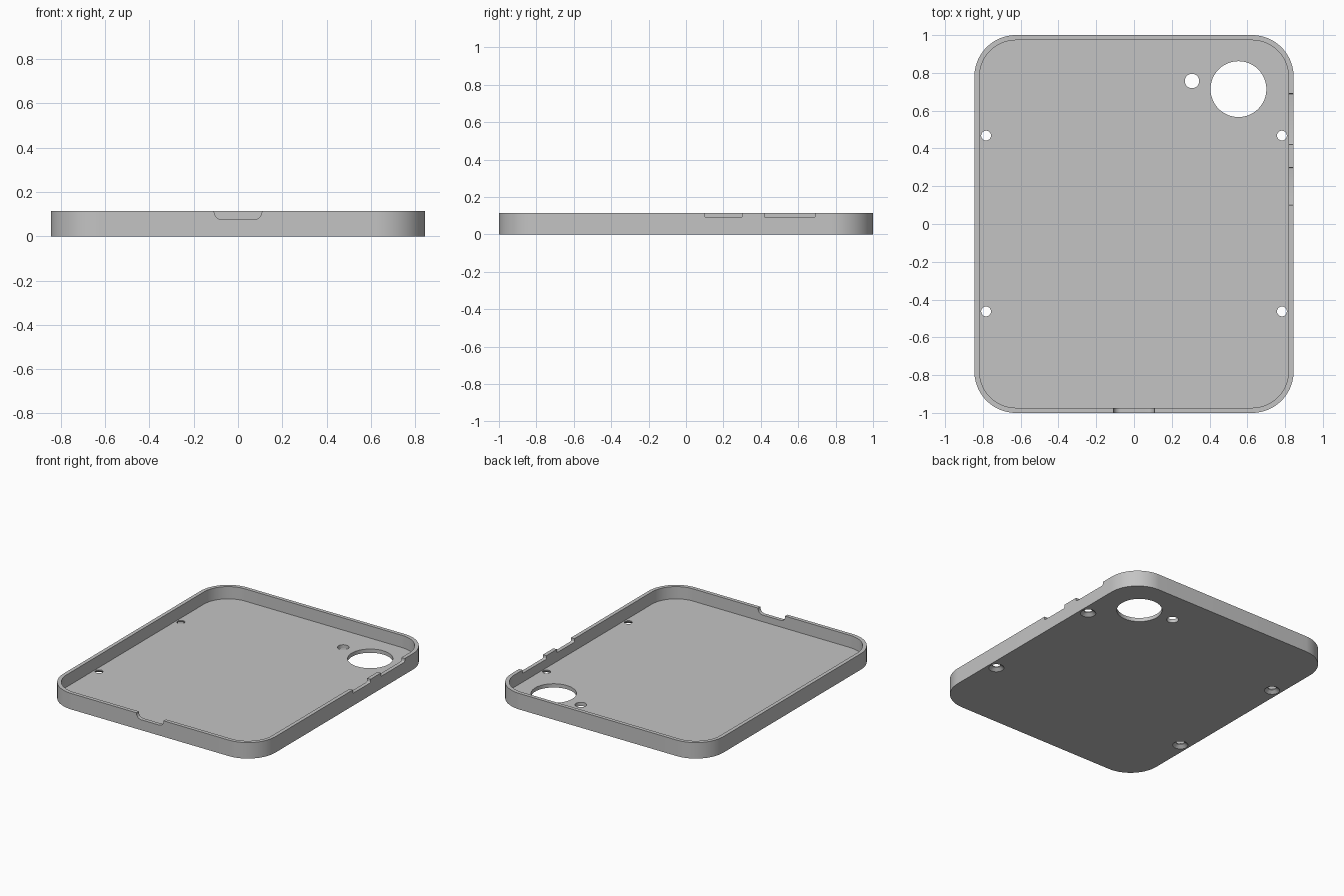
import bpy
import bmesh
from math import cos, sin, pi
from mathutils import Matrix, Vector

cube = bpy.data.objects.get("Cube")
if cube:
    bpy.data.objects.remove(cube, do_unlink=True)

WIDTH, LENGTH, HEIGHT = 1.69, 2.0, 0.115
WALL, FLOOR, CORNER = 0.027, 0.027, 0.22
UP, FRONT, SIDE = "up", "front", "side"
AXES = {
    UP: ((1, 0, 0), (0, 1, 0), (0, 0, 1)),
    FRONT: ((1, 0, 0), (0, 0, 1), (0, -1, 0)),
    SIDE: ((0, 1, 0), (0, 0, 1), (1, 0, 0)),
}

grey = bpy.data.materials.new("light grey plastic")
grey.use_nodes = True
grey.diffuse_color = (0.55, 0.55, 0.55, 1)
grey.node_tree.nodes["Principled BSDF"].inputs["Base Color"].default_value = grey.diffuse_color


def finish(name, bm):
    bmesh.ops.recalc_face_normals(bm, faces=bm.faces)
    mesh = bpy.data.meshes.new(name)
    bm.to_mesh(mesh)
    bm.free()
    mesh.materials.append(grey)
    obj = bpy.data.objects.new(name, mesh)
    bpy.context.collection.objects.link(obj)
    return obj


def rounded_block(name, w, h, r, depth, start, axis=UP, steps=16):
    """Rounded rectangle extruded along an axis from a start point."""
    bm = bmesh.new()
    verts = []
    for quarter, (sx, sy) in enumerate(((1, 1), (-1, 1), (-1, -1), (1, -1))):
        for i in range(steps + 1):
            a = (quarter + i / steps) * pi / 2
            verts.append(bm.verts.new((sx * (w / 2 - r) + r * cos(a),
                                       sy * (h / 2 - r) + r * sin(a), 0)))
    face = bm.faces.new(verts)
    ext = bmesh.ops.extrude_face_region(bm, geom=[face])
    top = [v for v in ext["geom"] if isinstance(v, bmesh.types.BMVert)]
    bmesh.ops.translate(bm, verts=top, vec=(0, 0, depth))
    turn = Matrix(AXES[axis]).transposed().to_4x4()
    bm.transform(Matrix.Translation(Vector(start)) @ turn)
    return finish(name, bm)


def cone(name, x, y, r_low, r_high, z_low, z_high, sides=48):
    bm = bmesh.new()
    bmesh.ops.create_cone(bm, cap_ends=True, segments=sides, radius1=r_low, radius2=r_high,
                          depth=z_high - z_low,
                          matrix=Matrix.Translation((x, y, (z_low + z_high) / 2)))
    return finish(name, bm)


# Shell body
tray = rounded_block("case_tray", WIDTH, LENGTH, CORNER, HEIGHT, (0, 0, 0), steps=24)

# Hollow interior
cutters = [rounded_block("cavity_cutter", WIDTH - 2 * WALL, LENGTH - 2 * WALL,
                         CORNER - WALL, 0.3, (0, 0, FLOOR), steps=24)]

# Port notch in the front wall
cutters.append(rounded_block("port_cutter", 0.215, 0.2, 0.036, 0.1, (0, -0.95, 0.175), FRONT))

# Button notches in the left wall
for y0, y1 in ((0.1, 0.3), (0.42, 0.69)):
    cutters.append(rounded_block("button_cutter", y1 - y0, 0.2, 0.008, 0.1,
                                 (0.8, (y0 + y1) / 2, 0.19), SIDE, 4))

# Camera and flash openings
for x, y, r in ((0.553, 0.714, 0.148), (0.307, 0.757, 0.038)):
    cutters.append(cone("lens_cutter", x, y, r, r, -0.05, 0.06))

# Screw holes with countersinks underneath
for x in (-0.783, 0.783):
    for y in (-0.463, 0.468):
        cutters.append(cone("screw_cutter", x, y, 0.026, 0.026, -0.05, 0.06))
        cutters.append(cone("countersink_cutter", x, y, 0.06, 0.024, -0.008, 0.021))

for c in cutters:
    c.hide_render = True
    mod = tray.modifiers.new(c.name, "BOOLEAN")
    mod.operation = "DIFFERENCE"
    mod.solver = "EXACT"
    mod.object = c

# Bake the cuts and discard the cutters
bpy.context.view_layer.update()
deps = bpy.context.evaluated_depsgraph_get()
result = bpy.data.meshes.new_from_object(tray.evaluated_get(deps))
tray.modifiers.clear()
tray.data = result
tray.data.materials.clear()
tray.data.materials.append(grey)
for c in cutters:
    bpy.data.objects.remove(c, do_unlink=True)

bpy.ops.object.select_all(action="DESELECT")
tray.select_set(True)
bpy.context.view_layer.objects.active = tray
bpy.ops.object.shade_smooth_by_angle(angle=pi / 6)
